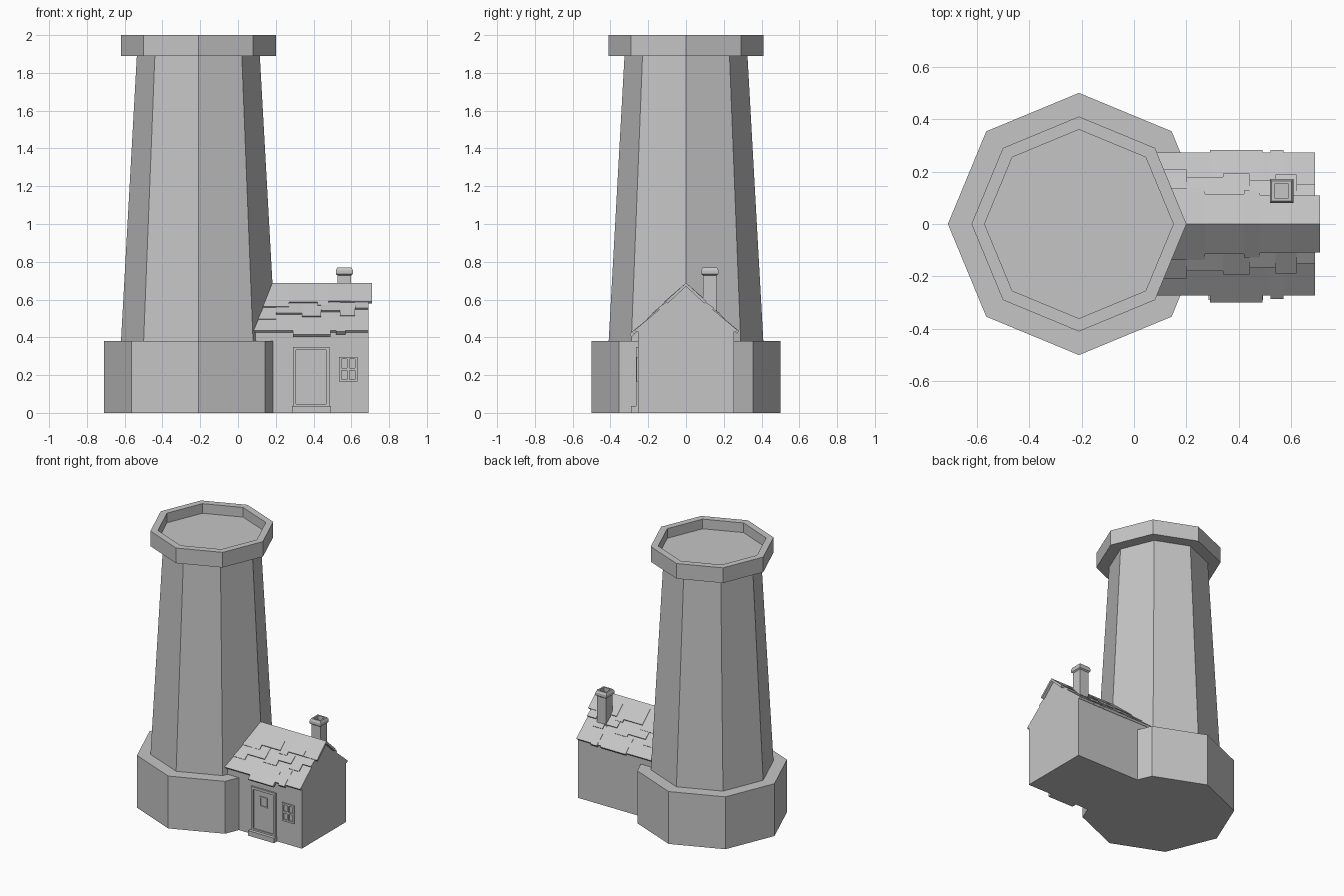
import bpy, bmesh, math
from mathutils import Vector

cube = bpy.data.objects.get("Cube")
if cube:
    bpy.data.objects.remove(cube, do_unlink=True)

stone = bpy.data.materials.new("plain grey")
stone.use_nodes = True
GREY = (0.56, 0.56, 0.56, 1)
stone.diffuse_color = GREY
stone.node_tree.nodes["Principled BSDF"].inputs["Base Color"].default_value = GREY


def finish(bm, name):
    bmesh.ops.recalc_face_normals(bm, faces=bm.faces)
    mesh = bpy.data.meshes.new(name)
    bm.to_mesh(mesh)
    bm.free()
    mesh.materials.append(stone)
    obj = bpy.data.objects.new(name, mesh)
    bpy.context.collection.objects.link(obj)
    return obj


def turned(name, sides, profile, centre, turn=0.0):
    """Sweep (radius, z) points round a vertical axis and cap both ends."""
    bm = bmesh.new()
    rings = []
    for r, z in profile:
        angles = [turn + math.tau * i / sides for i in range(sides)]
        rings.append([bm.verts.new((centre[0] + r * math.cos(a),
                                    centre[1] + r * math.sin(a), z)) for a in angles])
    for low, high in zip(rings, rings[1:]):
        for i in range(sides):
            j = (i + 1) % sides
            bm.faces.new((low[i], low[j], high[j], high[i]))
    bm.faces.new(rings[0])
    bm.faces.new(rings[-1])
    return finish(bm, name)


def add_box(bm, x0, x1, y0, y1, z0, z1):
    verts = bmesh.ops.create_cube(bm, size=1)["verts"]
    for v in verts:
        v.co = ((x0 + x1) / 2 + v.co.x * (x1 - x0),
                (y0 + y1) / 2 + v.co.y * (y1 - y0),
                (z0 + z1) / 2 + v.co.z * (z1 - z0))


def box(name, *limits):
    bm = bmesh.new()
    add_box(bm, *limits)
    return finish(bm, name)


def frame(name, x0, x1, z0, z1, width, front, cross=False):
    """Raised border on the front wall, with optional glazing bars."""
    bm = bmesh.new()
    back = WALL + 0.01
    add_box(bm, x0, x0 + width, front, back, z0, z1)
    add_box(bm, x1 - width, x1, front, back, z0, z1)
    add_box(bm, x0 + width, x1 - width, front, back, z0, z0 + width)
    add_box(bm, x0 + width, x1 - width, front, back, z1 - width, z1)
    if cross:
        xm, zm, h = (x0 + x1) / 2, (z0 + z1) / 2, width / 2
        add_box(bm, xm - h, xm + h, front, back, z0 + width, z1 - width)
        add_box(bm, x0 + width, x1 - width, front, back, zm - h, zm + h)
    return finish(bm, name)


# Octagonal tower
AXIS = (-0.21, 0)
turned("tower_base", 8, [(0.5, 0), (0.5, 0.38)], AXIS)
turned("tower_shaft", 8, [(0.41, 0.37), (0.325, 1.9)], AXIS)
turned("tower_parapet", 8, [(0.41, 1.89), (0.41, 2), (0.36, 2), (0.36, 1.93)], AXIS)

# Cottage body with gabled end
WALL, RIDGE, SLOPE = -0.254, 0.675, 0.93
eave = RIDGE + SLOPE * WALL
bm = bmesh.new()
outline = [(WALL, 0), (-WALL, 0), (-WALL, eave), (0, RIDGE), (WALL, eave)]
gable = bm.faces.new([bm.verts.new((0, y, z)) for y, z in outline])
ends = bmesh.ops.extrude_face_region(bm, geom=[gable])["geom"]
bmesh.ops.translate(bm, vec=(0.69, 0, 0),
                    verts=[g for g in ends if isinstance(g, bmesh.types.BMVert)])
finish(bm, "cottage_walls")

# Overlapping roof slabs: each row is a start height and (right end, lower edge) slabs
ROWS = [
    (0.0, [(0.27, 0.13), (0.42, 0.105), (0.48, 0.12), (0.6, 0.1), (0.71, 0.1)]),
    (0.08, [(0.2, 0.2), (0.34, 0.17), (0.44, 0.185), (0.54, 0.155), (0.62, 0.18), (0.69, 0.14)]),
    (0.13, [(0.29, 0.265), (0.49, 0.29), (0.52, 0.265), (0.57, 0.275), (0.69, 0.265)]),
]


def roof_side(name, side):
    bm = bmesh.new()
    normal = Vector((0, side * SLOPE, 1)).normalized()

    def point(x, y, lift):
        lifted = Vector((x, side * y, RIDGE - SLOPE * y)) + normal * lift
        if y == 0:
            lifted = Vector((x, 0, RIDGE + lift * 1.37))
        return bm.verts.new(lifted)

    for top, slabs in ROWS:
        left = 0.0
        for i, (right, low) in enumerate(slabs):
            if side > 0 and low > 0.27:
                low = 0.272
            high = 0.01 if top == 0 else 0.002
            rise = 0.015 if i % 2 else 0.012
            a, b = [[point(x, top, -0.004), point(x, low, -0.004),
                     point(x, low, rise), point(x, top, high)] for x in (left, right)]
            bm.faces.new(a)
            bm.faces.new(b)
            for k in range(4):
                n = (k + 1) % 4
                bm.faces.new((a[k], a[n], b[n], b[k]))
            left = right
    return finish(bm, name)


roof_side("roof_front", -1)
roof_side("roof_back", 1)

# Chimney with hollow flared cap
STACK = (0.563, 0.126)
root = math.sqrt(2)
turned("chimney_stack", 4, [(0.036 * root, 0.5), (0.036 * root, 0.735)], STACK, math.pi / 4)
cap = [(0.036, 0.728), (0.045, 0.735), (0.045, 0.755), (0.038, 0.77), (0.027, 0.77), (0.027, 0.74)]
turned("chimney_cap", 4, [(r * root, z) for r, z in cap], STACK, math.pi / 4)

# Door, its small window and doorstep
box("doorstep", 0.285, 0.492, -0.29, WALL + 0.01, 0, 0.036)
box("door_panel", 0.3, 0.475, WALL - 0.004, WALL + 0.01, 0.03, 0.34)
frame("door_frame", 0.29, 0.485, 0.03, 0.35, 0.018, WALL - 0.012)
frame("door_window", 0.355, 0.418, 0.22, 0.295, 0.009, WALL - 0.01)

# Four-pane window
frame("cottage_window", 0.535, 0.632, 0.165, 0.297, 0.013, WALL - 0.008, cross=True)
